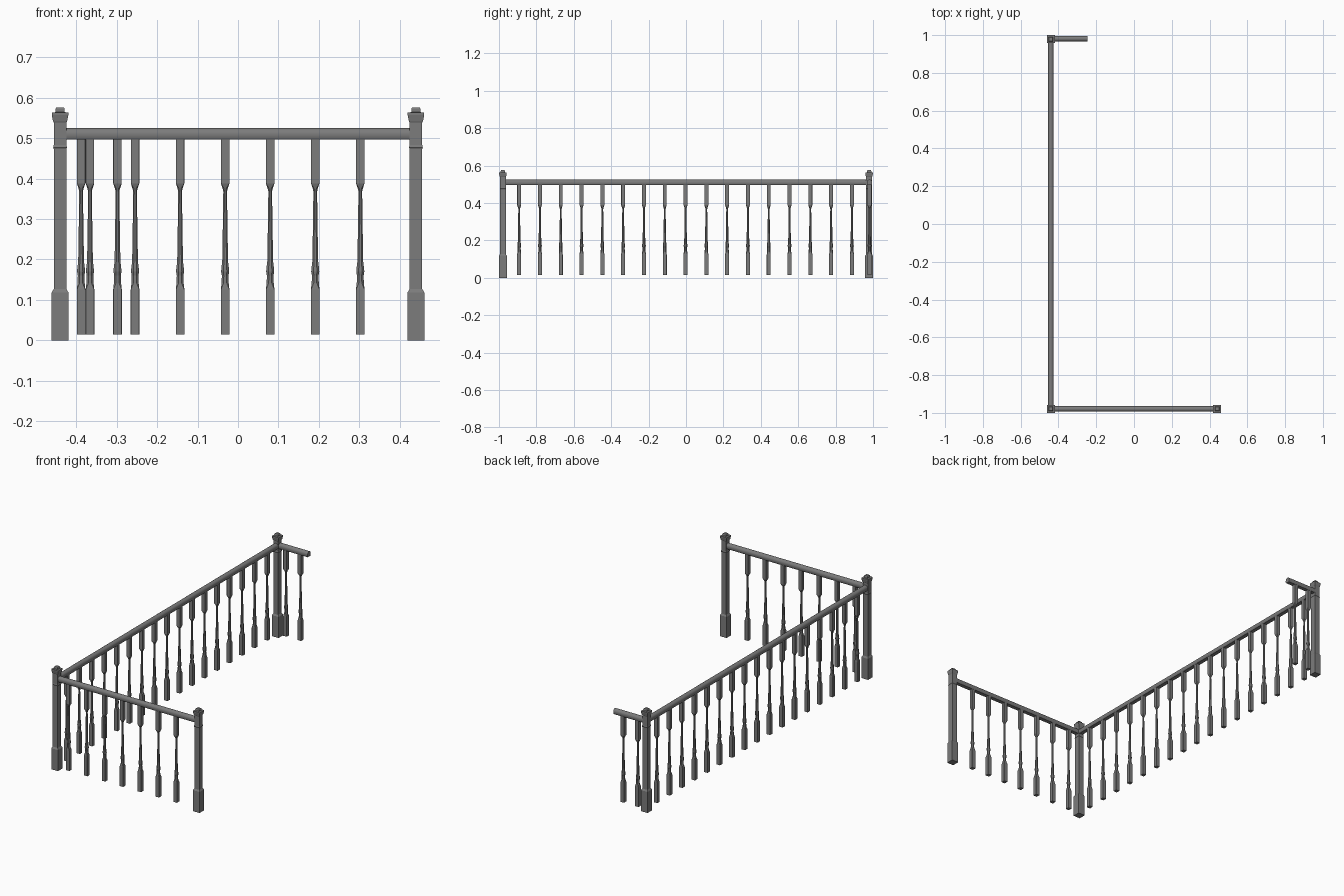
import bpy, bmesh, math
from mathutils import Matrix, Vector

cube = bpy.data.objects.get("Cube")
if cube:
    bpy.data.objects.remove(cube, do_unlink=True)

grey = bpy.data.materials.new("painted grey")
grey.use_nodes = True
grey.diffuse_color = (0.2, 0.2, 0.2, 1)
grey.node_tree.nodes["Principled BSDF"].inputs["Base Color"].default_value = (0.2, 0.2, 0.2, 1)


def loft(name, rings):
    """Mesh that skins a list of equal-sized point rings and caps both ends."""
    bm = bmesh.new()
    loops = [[bm.verts.new(p) for p in ring] for ring in rings]
    n = len(loops[0])
    for a, b in zip(loops, loops[1:]):
        for i in range(n):
            j = (i + 1) % n
            bm.faces.new((a[i], a[j], b[j], b[i]))
    bm.faces.new(loops[0][::-1])
    bm.faces.new(loops[-1])
    bmesh.ops.recalc_face_normals(bm, faces=bm.faces)
    mesh = bpy.data.meshes.new(name)
    bm.to_mesh(mesh)
    bm.free()
    mesh.materials.append(grey)
    return mesh


def place(name, mesh, location=(0, 0, 0)):
    obj = bpy.data.objects.new(name, mesh)
    obj.location = location
    bpy.context.collection.objects.link(obj)
    return obj


def square(z, h):
    return [(-h, -h, z), (h, -h, z), (h, h, z), (-h, h, z)]


def eight(z, h, k):
    """Eight points: k near one gives a square, lower gives an octagon."""
    c = h * k
    return [(-c, -h, z), (c, -h, z), (h, -c, z), (h, c, z),
            (c, h, z), (-c, h, z), (-h, c, z), (-h, -c, z)]


# Newel post: wide plinth, slim shaft, thin collar, flared cap and button
POST = [(0, .0207), (.118, .0207), (.127, .0155), (.473, .0155), (.477, .0172),
        (.483, .0155), (.538, .0155), (.541, .0172), (.557, .0205), (.563, .0205),
        (.564, .0115), (.572, .0115), (.576, .009)]
post_mesh = loft("post", [square(z, h) for z, h in POST])

# Baluster: square blocks joined by a turned, tapering spindle
BLOCK, ROUND = .97, .414
BALUSTER = [(.014, .0107, BLOCK), (.125, .0107, BLOCK), (.142, .0088, ROUND),
            (.160, .0082, ROUND), (.170, .0100, ROUND), (.179, .0092, ROUND),
            (.195, .0072, ROUND), (.280, .0058, ROUND), (.368, .0046, ROUND),
            (.375, .0062, ROUND), (.388, .0105, BLOCK), (.498, .0105, BLOCK)]
baluster_mesh = loft("baluster", [eight(*s) for s in BALUSTER])

X, Y = .44, .979
for name, x, y in (("front_left_post", X, -Y), ("front_right_post", -X, -Y),
                   ("back_right_post", -X, Y)):
    place(name, post_mesh, (x, y, 0))


def rail(name, start, end):
    """Handrail with a flat underside and rounded top."""
    start, end = Vector(start), Vector(end)
    side = (end - start).normalized().cross(Vector((0, 0, 1)))
    section = [(-.011, .496), (.011, .496), (.0145, .501)]
    section += [(.0145 * math.cos(a), .511 + .014 * math.sin(a))
                for a in (math.pi * i / 8 for i in range(9))]
    section.append((-.0145, .501))
    rings = [[p + side * u + Vector((0, 0, z)) for u, z in section] for p in (start, end)]
    obj = place(name, loft(name, rings))
    bpy.ops.object.select_all(action='DESELECT')
    obj.select_set(True)
    bpy.context.view_layer.objects.active = obj
    bpy.ops.object.shade_smooth_by_angle(angle=math.radians(35))


rail("front_rail", (-X + .01, -Y, 0), (X - .01, -Y, 0))
rail("side_rail", (-X, -Y + .01, 0), (-X, Y - .01, 0))
rail("back_short_rail", (-X + .01, Y + .002, 0), (-.245, Y + .002, 0))

# Evenly spaced balusters under each rail
for i in range(7):
    place(f"front_baluster_{i + 1}", baluster_mesh, (-.366 + i * .1114, -Y, 0))
for i in range(17):
    place(f"side_baluster_{i + 1}", baluster_mesh, (-X, -.892 + i * .1112, 0))
for i in range(2):
    place(f"back_baluster_{i + 1}", baluster_mesh, (-.388 + i * .09, Y + .002, 0))
